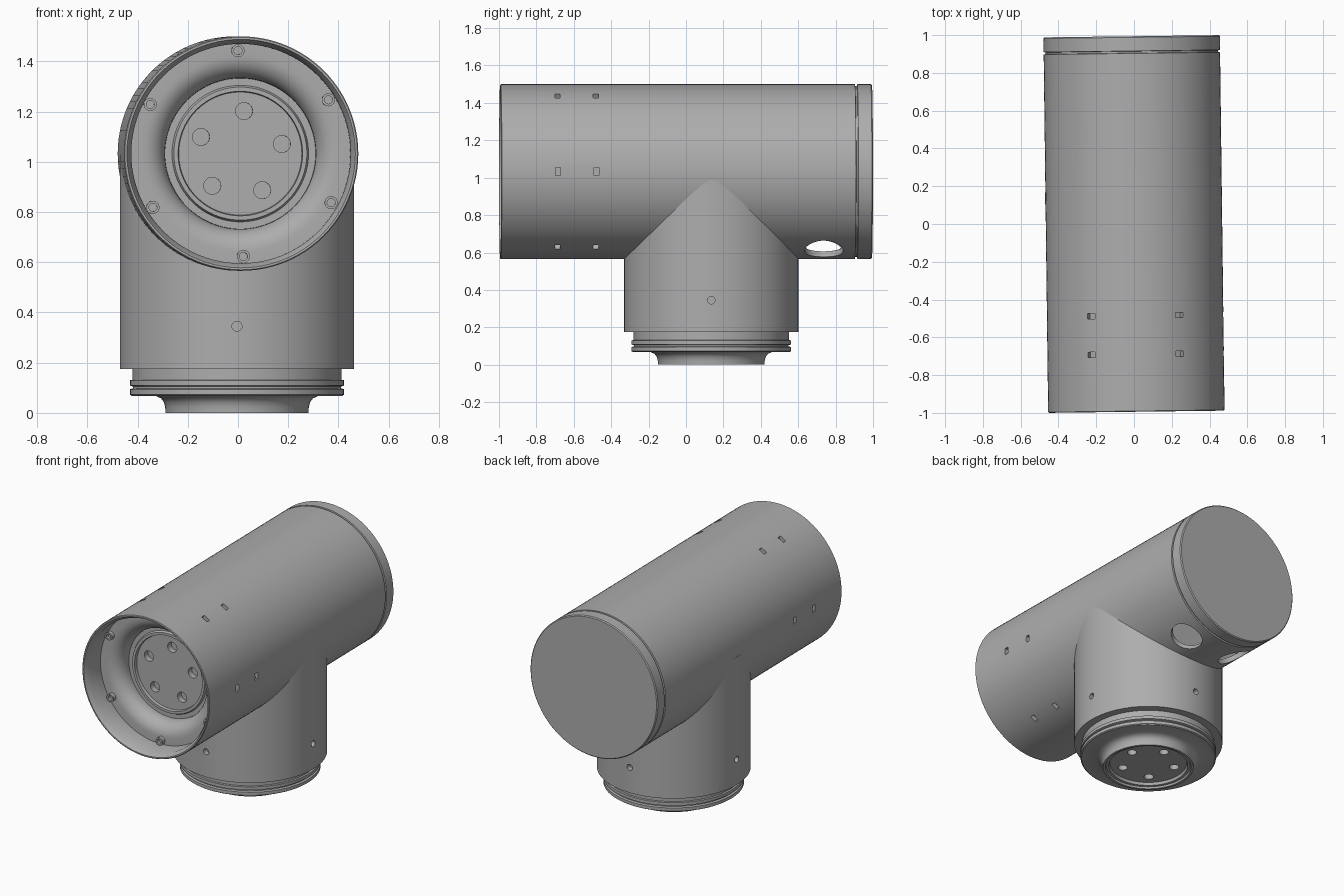
import bpy, bmesh
from math import cos, sin, pi, radians
from mathutils import Matrix, Vector

cube = bpy.data.objects.get("Cube")
if cube:
    bpy.data.objects.remove(cube, do_unlink=True)

grey = bpy.data.materials.new("machined_grey")
grey.use_nodes = True
COLOUR = (0.42, 0.42, 0.42, 1)
grey.diffuse_color = COLOUR
grey.node_tree.nodes["Principled BSDF"].inputs["Base Color"].default_value = COLOUR

T, R = Matrix.Translation, Matrix.Rotation


def make_object(name, bm):
    bmesh.ops.recalc_face_normals(bm, faces=bm.faces)
    mesh = bpy.data.meshes.new(name)
    bm.to_mesh(mesh)
    bm.free()
    mesh.materials.append(grey)
    obj = bpy.data.objects.new(name, mesh)
    bpy.context.collection.objects.link(obj)
    return obj


def lathe(bm, profile, matrix=Matrix(), steps=96):
    """Revolve (radius, height) points round the z axis."""
    verts = [bm.verts.new((r, 0, z)) for r, z in profile]
    edges = [bm.edges.new(pair) for pair in zip(verts, verts[1:])]
    out = bmesh.ops.spin(bm, geom=verts + edges, axis=(0, 0, 1), cent=(0, 0, 0),
                         angle=2 * pi, steps=steps, use_merge=False)
    new = set(verts) | {v for f in bm.faces for v in f.verts if not f.tag}
    bmesh.ops.remove_doubles(bm, verts=list(new), dist=1e-5)
    fresh = [f for f in bm.faces if not f.tag]
    bmesh.ops.transform(bm, matrix=matrix, verts=list({v for f in fresh for v in f.verts}))
    for f in fresh:
        f.tag = True


def rod(bm, matrix, radius, depth, segments=24):
    bmesh.ops.create_cone(bm, cap_ends=True, segments=segments, radius1=radius,
                          radius2=radius, depth=depth, matrix=matrix)


def cut(obj, bm):
    """Subtract a cutter and bake the result."""
    cutter = make_object("cutter", bm)
    cutter.hide_render = True
    mod = obj.modifiers.new("cut", 'BOOLEAN')
    mod.operation, mod.solver, mod.object = 'DIFFERENCE', 'EXACT', cutter
    deps = bpy.context.evaluated_depsgraph_get()
    mesh = bpy.data.meshes.new_from_object(obj.evaluated_get(deps))
    obj.modifiers.clear()
    obj.data = mesh
    bpy.data.objects.remove(cutter, do_unlink=True)


def polar(radius, angle, z):
    return T((radius * cos(angle), radius * sin(angle), z))


def finish(obj):
    bpy.ops.object.select_all(action='DESELECT')
    obj.select_set(True)
    bpy.context.view_layer.objects.active = obj
    bpy.ops.object.shade_smooth_by_angle(angle=radians(30))


RAD = 0.467
FIVE = [radians(85 + 72 * i) for i in range(5)]
SIX = [radians(91.5 + 60 * i) for i in range(6)]

# Horizontal tube: lathe profile from the closed back to the front socket
mouth = [(0.39 - 0.09 * sin(a), 0.75 + 0.09 * cos(a))
         for a in [i * pi / 16 for i in range(9)]]
profile = [(0, -0.994), (0.461, -0.994), (RAD, -0.988), (RAD, -0.916),
           (0.457, -0.914), (0.457, -0.905), (RAD, -0.903), (RAD, -0.6),
           (RAD, 0.4), (RAD, 0.8), (RAD, 0.99), (0.463, 0.994),
           (0.455, 0.994), (0.437, 0.96), (0.437, 0.84)] + mouth + [
           (0.30, 0.735), (0.272, 0.735), (0.265, 0.75), (0.248, 0.75),
           (0.245, 0.73), (0, 0.73)]
bm = bmesh.new()
lathe(bm, profile)
tube = make_object("main_tube", bm)

# Hollow chamber at the back of the tube
bm = bmesh.new()
rod(bm, T((0, 0, -0.78)), 0.435, 0.34, 96)
cut(tube, bm)

# Cable holes, socket bolt holes and small wall slots
bm = bmesh.new()
for side in (-1, 1):
    a = -pi / 2 + side * radians(25)
    rod(bm, polar(0.46, a, -0.735) @ R(a, 4, 'Z') @ R(pi / 2, 4, 'Y'), 0.103, 0.14, 40)
for a in FIVE:
    rod(bm, polar(0.17, a, 0.73), 0.034, 0.08)
for z in (0.485, 0.69):
    for i in range(6):
        a = i * pi / 3
        size = Matrix.Diagonal((0.06, 0.045, 0.028, 1))
        bmesh.ops.create_cube(bm, size=1, matrix=polar(RAD, a, z) @ R(a, 4, 'Z') @ size)
cut(tube, bm)

# Raised screw bosses on the socket floor
bm = bmesh.new()
for a in SIX:
    lathe(bm, [(0, 0), (0.016, 0), (0.016, 0.02), (0.026, 0.02), (0.026, -0.02), (0, -0.02)],
          polar(0.41, a, 0.845), 20)
bosses = make_object("socket_screw_bosses", bm)

# Lay the tube along y, with its slight turn
lay = T((0, 0, 1.033)) @ R(0.0125, 4, 'Z') @ R(pi / 2, 4, 'X')
for obj in (tube, bosses):
    obj.data.transform(lay)
    finish(obj)

# Vertical post with stepped collar, ridges and flared foot
bm = bmesh.new()
lathe(bm, [(0, 0.03), (0.242, 0.03), (0.248, 0.012), (0.265, 0.012), (0.27, 0),
           (0.285, 0), (0.286, 0.022), (0.291, 0.042), (0.303, 0.058), (0.325, 0.068),
           (0.42, 0.068), (0.427, 0.073), (0.427, 0.094), (0.414, 0.098),
           (0.414, 0.105), (0.427, 0.109), (0.427, 0.13), (0.416, 0.132),
           (0.416, 0.175), (RAD, 0.175), (RAD, 0.45), (RAD, 1.03), (0, 1.03)])
post = make_object("vertical_post", bm)

# Foot bolt holes and four locating holes round the post
bm = bmesh.new()
for a in FIVE:
    rod(bm, polar(0.17, a, 0.03), 0.03, 0.08)
for i in range(4):
    a = i * pi / 2
    rod(bm, polar(RAD, a, 0.345) @ R(a, 4, 'Z') @ R(pi / 2, 4, 'Y'), 0.02, 0.07)
cut(post, bm)
post.data.transform(T((-0.004, 0.135, 0)))
finish(post)
